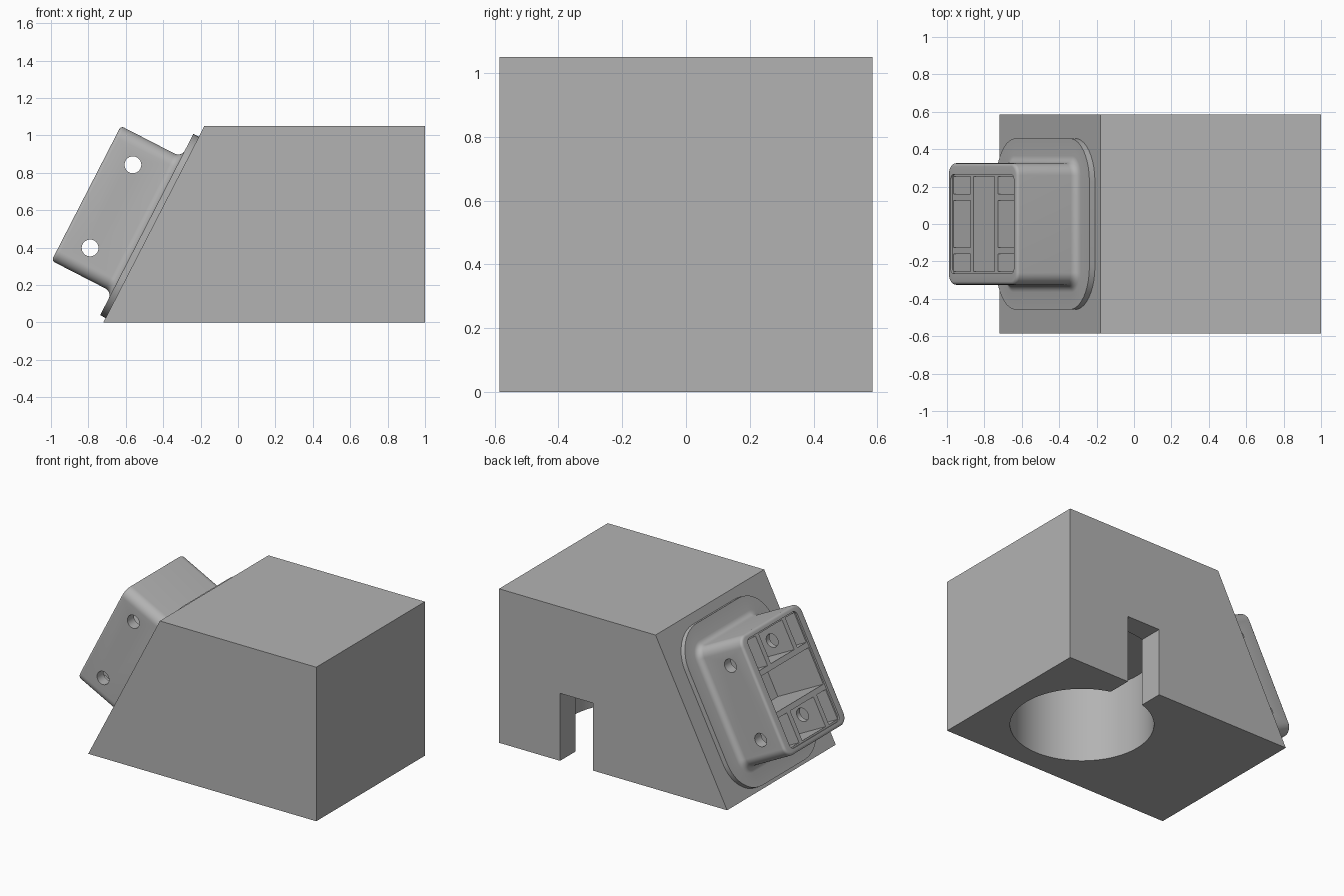
import bpy, bmesh
from math import radians, cos, sin, pi
from mathutils import Matrix, Vector

cube = bpy.data.objects.get("Cube")
if cube:
    bpy.data.objects.remove(cube, do_unlink=True)

grey = bpy.data.materials.new("light grey")
grey.use_nodes = True
colour = (0.45, 0.45, 0.45, 1)
grey.diffuse_color = colour
grey.node_tree.nodes["Principled BSDF"].inputs["Base Color"].default_value = colour

# Frame of the sloped face: local x runs up the slope, local z points outwards
HALF_Y, HEIGHT = 0.585, 1.05
foot = Vector((-0.72, 0, 0))
up_slope = Vector((0.54, 0, HEIGHT)).normalized()
across = Vector((0, 1, 0))
outward = up_slope.cross(across)
SLOPE = Matrix((up_slope, across, outward)).transposed().to_4x4()
SLOPE.translation = foot + up_slope * 0.572


def finish(name, bm, matrix=Matrix()):
    bmesh.ops.transform(bm, matrix=matrix, verts=bm.verts)
    bmesh.ops.recalc_face_normals(bm, faces=bm.faces)
    mesh = bpy.data.meshes.new(name)
    bm.to_mesh(mesh)
    bm.free()
    mesh.materials.append(grey)
    obj = bpy.data.objects.new(name, mesh)
    bpy.context.collection.objects.link(obj)
    return obj


def box(name, low, high, matrix=Matrix()):
    low, high = Vector(low), Vector(high)
    bm = bmesh.new()
    bmesh.ops.create_cube(bm, size=1)
    for v in bm.verts:
        v.co = (low + high) / 2 + v.co * (high - low)
    return finish(name, bm, matrix)


def cylinder(name, centre, radius, depth, matrix, segments):
    bm = bmesh.new()
    bmesh.ops.create_cone(bm, cap_ends=True, segments=segments,
                          radius1=radius, radius2=radius, depth=depth)
    return finish(name, bm, matrix @ Matrix.Translation(centre))


def cut(target, cutters):
    for c in cutters:
        c.hide_render = True
        mod = target.modifiers.new("cut", 'BOOLEAN')
        mod.operation, mod.solver, mod.object = 'DIFFERENCE', 'EXACT', c
        bpy.context.view_layer.objects.active = target
        bpy.ops.object.modifier_apply(modifier=mod.name)
        bpy.data.objects.remove(c, do_unlink=True)


def smooth(obj):
    bpy.ops.object.select_all(action='DESELECT')
    obj.select_set(True)
    bpy.context.view_layer.objects.active = obj
    bpy.ops.object.shade_smooth_by_angle(angle=radians(32))


def rounded_ring(bm, half_x, half_y, radius, z, steps=10):
    ring = []
    for quarter, (sx, sy) in enumerate(((1, 1), (-1, 1), (-1, -1), (1, -1))):
        for i in range(steps + 1):
            a = (quarter + i / steps) * pi / 2
            ring.append(bm.verts.new((sx * (half_x - radius) + radius * cos(a),
                                      sy * (half_y - radius) + radius * sin(a), z)))
    return ring


# Main block with a sloped end
bm = bmesh.new()
profile = [(-0.72, 0), (1, 0), (1, HEIGHT), (-0.18, HEIGHT)]
face = bm.faces.new([bm.verts.new((x, -HALF_Y, z)) for x, z in profile])
side = bmesh.ops.extrude_face_region(bm, geom=[face])["geom"]
bmesh.ops.translate(bm, vec=(0, 2 * HALF_Y, 0),
                    verts=[g for g in side if isinstance(g, bmesh.types.BMVert)])
block = finish("sloped_block", bm)

# Round socket underneath and the slot from the back
cut(block, [
    cylinder("socket_cutter", (0.415, 0, 0), 0.44, 1.02, Matrix(), 96),
    box("slot_cutter", (0.29, 0, -0.1), (0.54, 0.7, 0.46)),
])
smooth(block)

# Flange, fillet and boss lofted through rounded rectangles
HX, HY, R = 0.405, 0.325, 0.065
rings = [(0.545, 0.458, 0.23, -0.01), (0.545, 0.458, 0.23, 0.033)]
FILLET = 0.04
for i in range(6):
    a = i / 5 * pi / 2
    grow = FILLET * (1 - sin(a))
    rings.append((HX + grow, HY + grow, R + grow, 0.033 + FILLET * (1 - cos(a))))
EDGE, TOP = 0.018, 0.397
for i in range(5):
    a = i / 4 * pi / 2
    shrink = EDGE * (1 - cos(a))
    rings.append((HX - shrink, HY - shrink, R - shrink, TOP - EDGE + EDGE * sin(a)))
rings += [(0.37, 0.265, 0.03, TOP), (0.37, 0.265, 0.03, TOP - 0.012)]
bm = bmesh.new()
loops = [rounded_ring(bm, *r) for r in rings]
for a, b in zip(loops, loops[1:]):
    for i in range(len(a)):
        j = (i + 1) % len(a)
        bm.faces.new((a[i], a[j], b[j], b[i]))
bm.faces.new(loops[0])
bm.faces.new(loops[-1])
boss = finish("flanged_boss", bm, SLOPE)

# Pockets leave thin ribs between them
IN_X, IN_Y, RIB_X, RIB_Y, HALF_RIB = 0.36, 0.255, 0.141, 0.143, 0.018
spans_x = [(-RIB_X + HALF_RIB, RIB_X - HALF_RIB)]
pockets = [(spans_x[0], (-IN_Y, IN_Y))]
for span_x in ((-IN_X, -RIB_X - HALF_RIB), (RIB_X + HALF_RIB, IN_X)):
    for span_y in ((-IN_Y, -RIB_Y - HALF_RIB), (-RIB_Y + HALF_RIB, RIB_Y - HALF_RIB),
                   (RIB_Y + HALF_RIB, IN_Y)):
        pockets.append((span_x, span_y))
cutters = [box("pocket_cutter", (x[0], y[0], -0.05), (x[1], y[1], 0.5), SLOPE)
           for x, y in pockets]

# Two cross holes through the side walls and ribs
turn = Matrix.Rotation(pi / 2, 4, 'X')
for x in (-0.25, 0.25):
    place = SLOPE @ Matrix.Translation((x, 0, 0.245)) @ turn
    cutters.append(cylinder("hole_cutter", (0, 0, 0), 0.045, 1, place, 32))
cut(boss, cutters)
smooth(boss)
